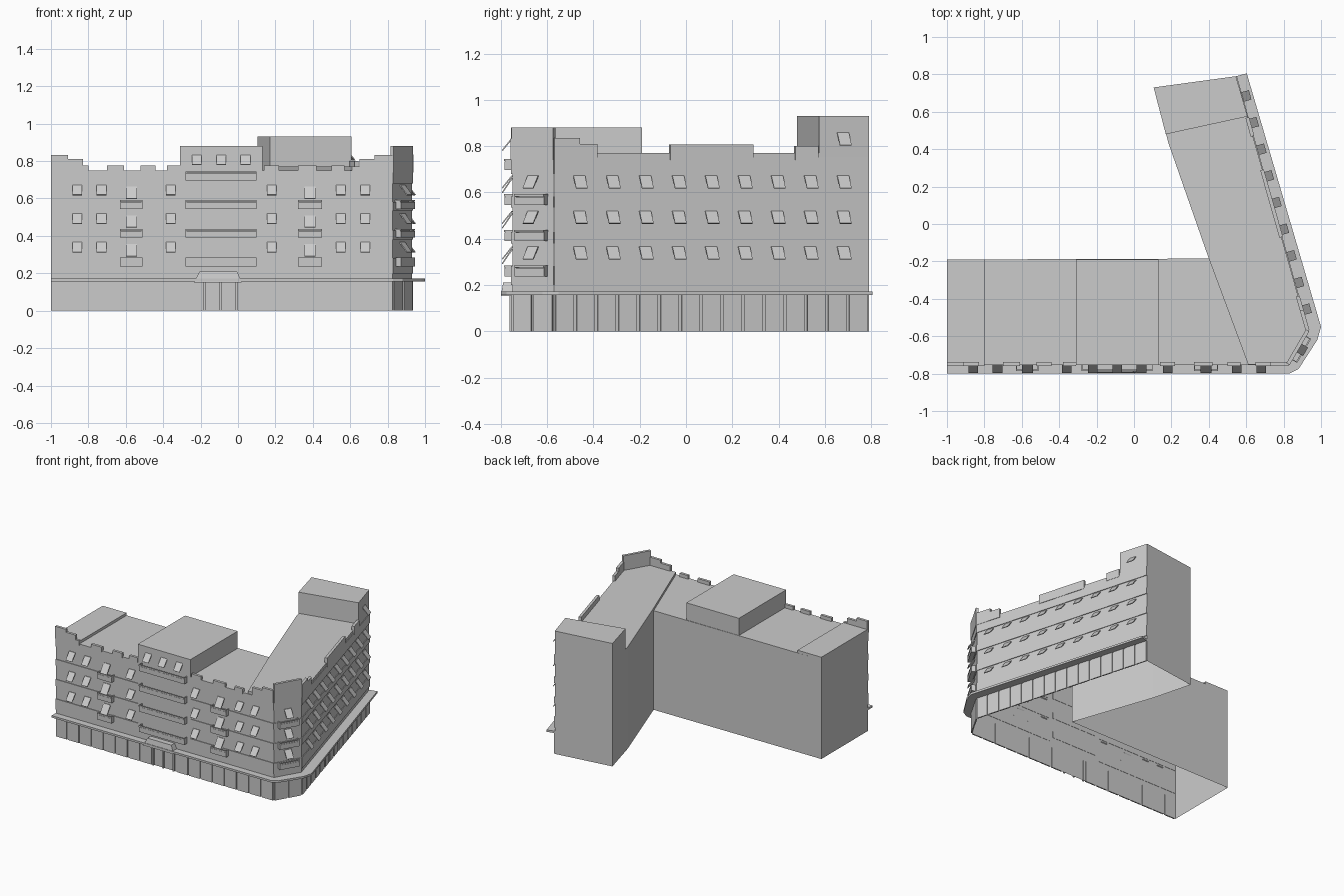
import bpy, bmesh
from mathutils import Vector

if "Cube" in bpy.data.objects:
    bpy.data.objects.remove(bpy.data.objects["Cube"])

# Footprint corners: street facades A-B (front), B-C (chamfer), C-D (right wing)
A, B, C, D = (-1, -.75), (.825, -.75), (.93, -.57), (.545, .79)
E, F, G, H = (.105, .73), (.185, .43), (.40, -.185), (-1, -.19)
FRONT, CORNER, SIDE = (A, B), (B, C), (C, D)


def length(seg):
    return (Vector(seg[1]) - Vector(seg[0])).length


def finish(bm, name):
    bmesh.ops.recalc_face_normals(bm, faces=bm.faces)
    me = bpy.data.meshes.new(name)
    bm.to_mesh(me)
    bm.free()
    ob = bpy.data.objects.new(name, me)
    bpy.context.collection.objects.link(ob)
    return ob


def loft(bm, lo, hi, bottom=True):
    """Closed solid between two matching loops."""
    a = [bm.verts.new(p) for p in lo]
    b = [bm.verts.new(p) for p in hi]
    n = len(a)
    for i in range(n):
        j = (i + 1) % n
        bm.faces.new((a[i], a[j], b[j], b[i]))
    bm.faces.new(b)
    if bottom:
        bm.faces.new(a[::-1])


def prism(name, pts, z0, z1, bottom=False):
    bm = bmesh.new()
    loft(bm, [(*p, z0) for p in pts], [(*p, z1) for p in pts], bottom)
    # consistent outward normals for the open shells
    ob = finish(bm, name)
    return ob


def at(seg, s, d, z):
    """Point s along a facade, d outward from it, at height z."""
    o = Vector(seg[0])
    t = (Vector(seg[1]) - o).normalized()
    p = o + t * s + Vector((t.y, -t.x)) * d
    return (p.x, p.y, z)


def extrude(bm, seg, prof, s0, s1):
    loft(bm, [at(seg, s0, d, z) for d, z in prof], [at(seg, s1, d, z) for d, z in prof])


def box(bm, seg, s0, s1, d0, d1, z0, z1):
    extrude(bm, seg, [(d0, z0), (d1, z0), (d1, z1), (d0, z1)], s0, s1)


# Main shell, open underneath, and the raised roof blocks
prism("main_walls", [A, B, C, D, E, F, G, H], 0, .75)
prism("left_roof_block", [A, (-.8, -.75), (-.8, -.19), H], .75, .77)
prism("centre_roof_block", [(-.31, -.755), (.13, -.755), (.13, -.19), (-.31, -.19)], .75, .88)
prism("right_wing_roof", [(.61, -.75), B, C, D, E, F, G], .75, .77)
prism("end_tower", [(.17, .48), (.607, .575), D, E], .75, .93)

# Ledge over the ground floor with eased corner
prism("ground_ledge", [(-1, -.8), (.83, -.8), (.88, -.775), (.98, -.62), (1, -.55),
                       (.603, .805), D, C, B, A], .157, .172, True)

# Ground floor panels, leaving the entrance free
bm = bmesh.new()
for seg, n in ((FRONT, 18), (CORNER, 2), (SIDE, 15)):
    step = length(seg) / n
    for i in range(n):
        if seg is FRONT and i in (8, 9):
            continue
        box(bm, seg, i * step + .006, (i + 1) * step - .006, -.002, .007, 0, .157)
finish(bm, "ground_panels")

# Entrance door frame and sloped canopy
bm = bmesh.new()
for x in (-.18, -.095, -.01):
    box(bm, FRONT, 1 + x - .006, 1 + x + .006, -.002, .012, 0, .157)
finish(bm, "entrance_frame")
bm = bmesh.new()
lo = [at(FRONT, s, d, .152) for s, d in ((.765, 0), (1.02, 0), (1.02, .05), (.765, .05))]
mid = [at(FRONT, s, d, .21) for s, d in ((.795, 0), (.995, 0), (.995, .04), (.795, .04))]
loft(bm, lo, mid)
finish(bm, "entrance_canopy")

# Thin wall bands between window rows
bm = bmesh.new()
for z0, z1 in ((.2, .282), (.38, .43), (.535, .582), (.68, .75)):
    box(bm, FRONT, 0, .69, -.002, .005, z0, z1)
    box(bm, FRONT, 1.13, length(FRONT), -.002, .005, z0, z1)
    box(bm, CORNER, 0, length(CORNER), -.002, .005, z0, z1)
    box(bm, SIDE, 0, length(SIDE), -.002, .005, z0, z1)
finish(bm, "wall_bands")

# Stepped parapets: (facade, start, end, top)
par = [(FRONT, *p) for p in (
    (0, .09, .832), (.09, .17, .81), (.17, .2, .775), (.3, .39, .777), (.48, .56, .777),
    (.62, .69, .777), (1.14, 1.22, .777), (1.32, 1.42, .777), (1.5, 1.57, .777),
    (1.65, 1.73, .81), (1.73, 1.825, .832))]
par += [(CORNER, 0, length(CORNER), .88)]
k = length(SIDE) / 1.36  # facade length per unit of y
par += [(SIDE, (a + .57) * k, (b + .57) * k, z) for a, b, z in (
    (-.57, -.46, .835), (-.46, -.385, .81), (-.07, .29, .808), (.47, .57, .80))]
bm = bmesh.new()
for seg, a, b, z in par:
    box(bm, seg, a, b, -.012, .008, .74, z)
finish(bm, "parapets")

# Awning windows hinged at the top, tilted outward at the bottom
bm = bmesh.new()


def awning(seg, s, zc, h=.056, w=.052):
    zt, zb = zc + h / 2, zc - h / 2
    extrude(bm, seg, [(-.004, zt), (.004, zt), (.046, zb + .003), (.042, zb)],
            s - w / 2, s + w / 2)


floors = (.338, .492, .645)
for z in floors:
    for x in (-.86, -.73, -.36, .18, .55, .68):
        awning(FRONT, 1 + x, z)
    for x in (-.57, .385):
        awning(FRONT, 1 + x, z - .015, .066, .058)
    awning(CORNER, length(CORNER) / 2, z)
    for i in range(9):
        awning(SIDE, (-.462 + i * .1425 + .57) * k, z)
for x in (-.22, -.09, .04):
    awning(FRONT, 1 + x, .807)
awning(SIDE, (.678 + .57) * k, .83)
finish(bm, "awning_windows")

# Balconies: floor, panels on three sides and a top rail
bm = bmesh.new()


def balcony(seg, s0, s1, z, d=.035):
    box(bm, seg, s0, s1, -.002, d, z, z + .006)
    box(bm, seg, s0, s1, d - .005, d, z + .006, z + .036)
    for s in (s0, s1 - .005):
        box(bm, seg, s, s + .005, -.002, d - .005, z + .006, z + .048)
    box(bm, seg, s0, s1, d - .006, d + .002, z + .038, z + .048)


for z in (.237, .39, .545):
    balcony(FRONT, .37, .49, z)
    balcony(FRONT, 1.32, 1.45, z)
    balcony(CORNER, .03, length(CORNER) - .03, z)
for z in (.237, .39, .545, .697):
    balcony(FRONT, .72, 1.1, z)
finish(bm, "balconies")
